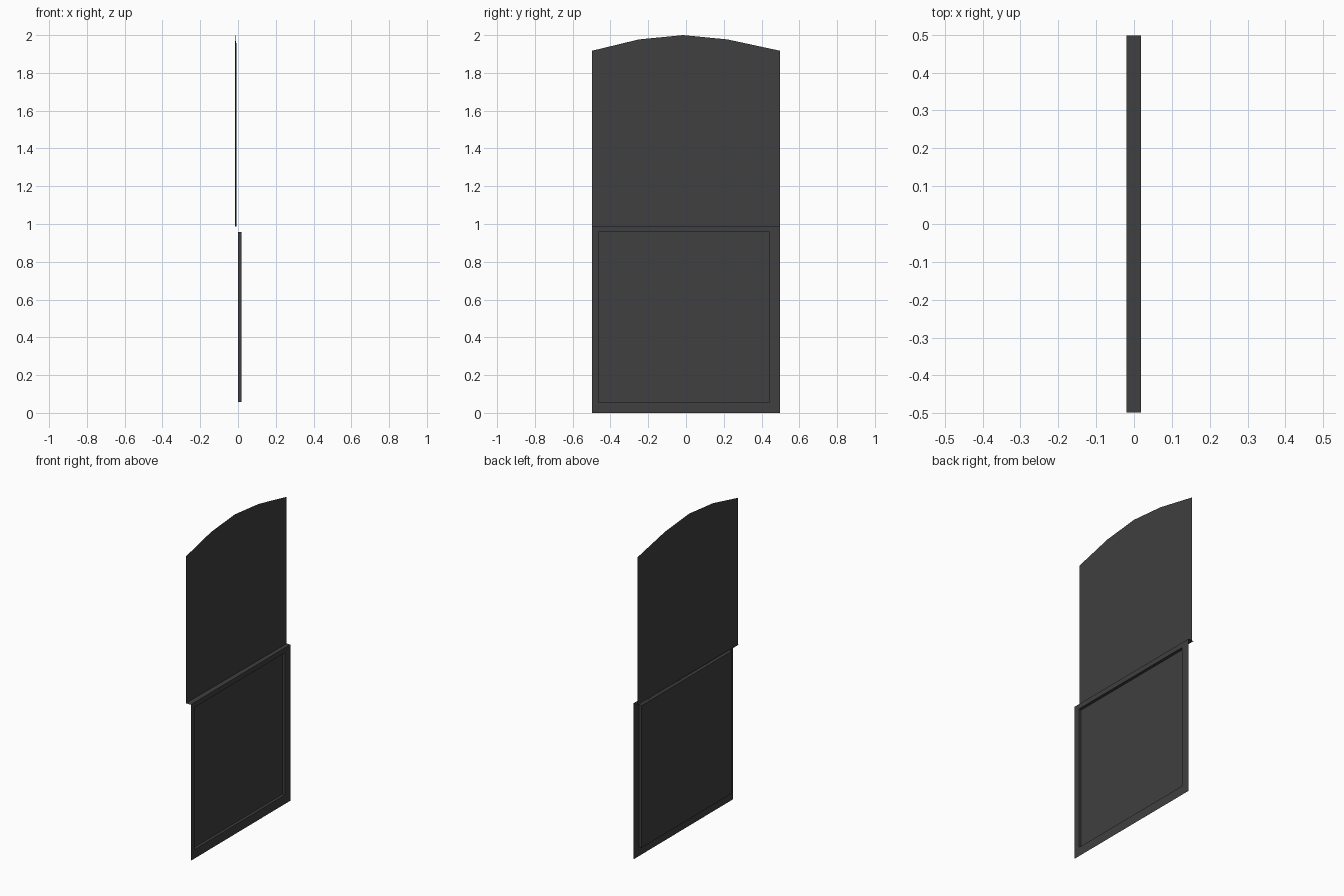
import bpy
import bmesh

cube = bpy.data.objects.get("Cube")
if cube:
    bpy.data.objects.remove(cube)

dark_grey = bpy.data.materials.new("dark_grey")
dark_grey.use_nodes = True
dark_grey.diffuse_color = (0.05, 0.05, 0.05, 1)
dark_grey.node_tree.nodes["Principled BSDF"].inputs["Base Color"].default_value = (0.05, 0.05, 0.05, 1)

HALF = 0.498      # half width along y
LEDGE = 0.988     # height where the sheets meet
FRONT = 0.018     # plane of the lower frame
RECESS = 0.0      # plane of the sunken panel
BACK = -0.02      # rear edge of the ledge


def make_object(name, faces):
    """Build an object from a list of polygons, each a list of points."""
    bm = bmesh.new()
    for points in faces:
        bm.faces.new([bm.verts.new(p) for p in points])
    bmesh.ops.remove_doubles(bm, verts=bm.verts, dist=0.0001)
    mesh = bpy.data.meshes.new(name)
    bm.to_mesh(mesh)
    bm.free()
    mesh.materials.append(dark_grey)
    obj = bpy.data.objects.new(name, mesh)
    bpy.context.collection.objects.link(obj)
    return obj


def rectangle(x, y0, y1, z0, z1):
    return [(x, y0, z0), (x, y1, z0), (x, y1, z1), (x, y0, z1)]


def ring(outer, inner):
    """Four faces joining two matching rectangles."""
    return [[outer[i], outer[(i + 1) % 4], inner[(i + 1) % 4], inner[i]]
            for i in range(4)]


# Upper sheet with a shallow arched top, turned very slightly
outline = [(-HALF, LEDGE), (HALF, LEDGE), (HALF, 1.917), (0.22, 1.977),
           (-0.015, 2.0), (-0.25, 1.977), (-HALF, 1.917)]
make_object("upper_sheet", [[(-0.012 + 0.009 * y, y, z) for y, z in outline]])

# Narrow horizontal ledge between the sheets
make_object("ledge", [[(BACK, -HALF, LEDGE), (FRONT, -HALF, LEDGE),
                       (FRONT, HALF, LEDGE), (BACK, HALF, LEDGE)]])

# Lower frame, with the sunken panel and its four reveals
opening = (-0.462, 0.443, 0.057, 0.957)
rim = rectangle(FRONT, *opening)
floor = rectangle(RECESS, *opening)
make_object("lower_frame", ring(rectangle(FRONT, -HALF, HALF, 0, LEDGE), rim))
make_object("sunken_panel", ring(rim, floor) + [floor])
